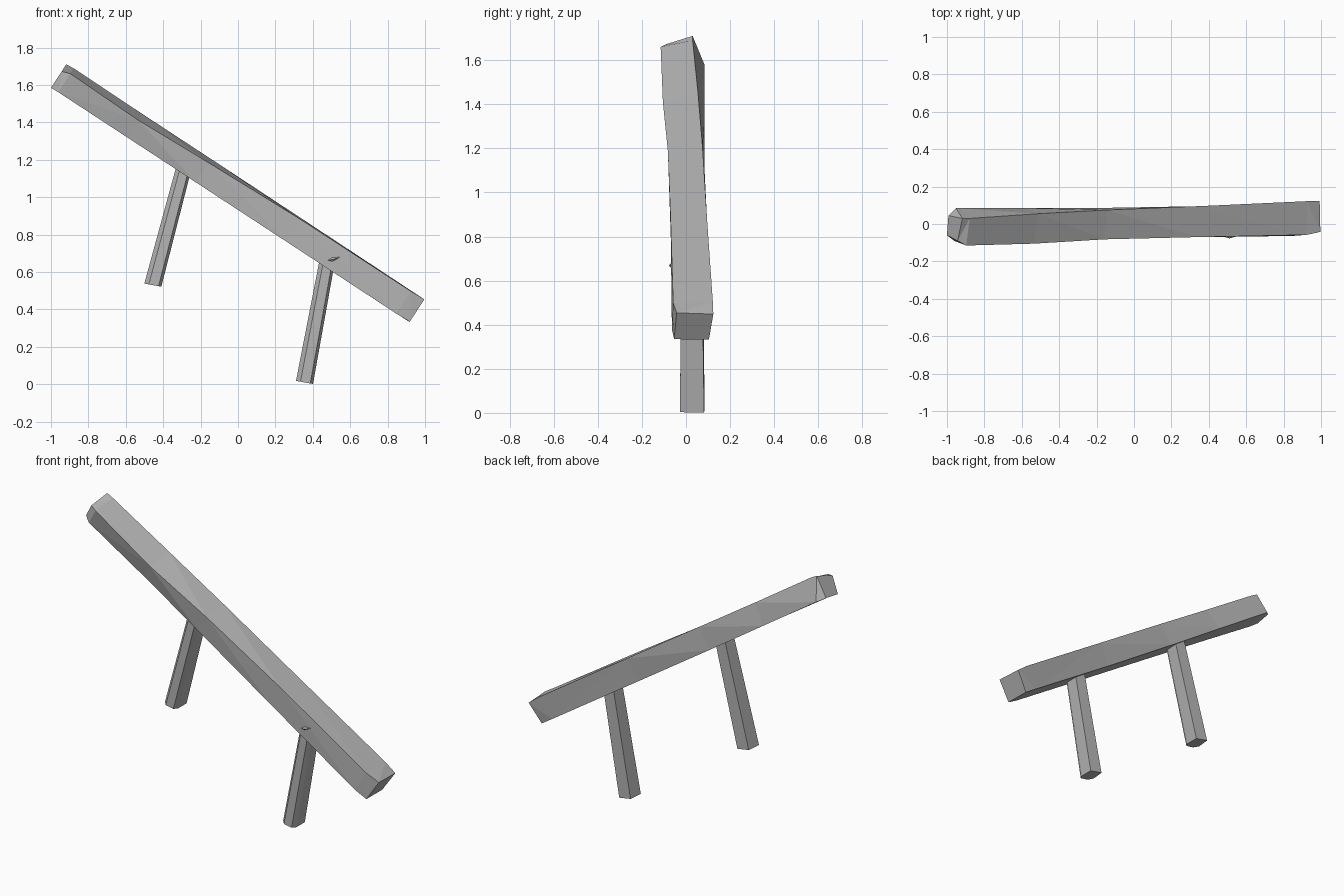
import bpy
import bmesh
from mathutils import Vector

cube = bpy.data.objects.get("Cube")
if cube:
    bpy.data.objects.remove(cube, do_unlink=True)

grey = bpy.data.materials.new("weathered grey")
grey.use_nodes = True
colour = (0.46, 0.46, 0.46, 1)
grey.diffuse_color = colour
grey.node_tree.nodes["Principled BSDF"].inputs["Base Color"].default_value = colour


def loft(name, rings):
    """Skin matching rings of points and close both ends."""
    bm = bmesh.new()
    loops = [[bm.verts.new(p) for p in ring] for ring in rings]
    for a, b in zip(loops, loops[1:]):
        for i in range(len(a)):
            j = (i + 1) % len(a)
            bm.faces.new((a[i], a[j], b[j], b[i]))
    bm.faces.new(loops[0])
    bm.faces.new(loops[-1])
    bmesh.ops.triangulate(bm, faces=bm.faces[:])
    bmesh.ops.recalc_face_normals(bm, faces=bm.faces[:])
    mesh = bpy.data.meshes.new(name)
    bm.to_mesh(mesh)
    bm.free()
    mesh.materials.append(grey)
    obj = bpy.data.objects.new(name, mesh)
    bpy.context.collection.objects.link(obj)
    return obj


# Sloping rail: a hewn beam whose square section twists along its length
start = Vector((-0.955, 0, 1.645))
end = Vector((0.958, 0, 0.392))
along = (end - start).normalized()
up = Vector((-along.z, 0, along.x))


def rail_ring(s, corners):
    return [start + along * s + Vector((0, y, 0)) + up * h for y, h in corners]


# distance along, then (y, height) of top back, top front, bottom front, bottom back
sections = [
    (-0.005, [(0.03, 0.075), (-0.09, 0.03), (-0.06, -0.075), (0.045, -0.06)]),
    (0.04, [(0.03, 0.079), (-0.115, 0.045), (-0.09, -0.073), (0.085, -0.055)]),
    (0.48, [(0.055, 0.076), (-0.105, 0.036), (-0.075, -0.073), (0.085, -0.06)]),
    (0.92, [(0.075, 0.076), (-0.082, 0.052), (-0.07, -0.073), (0.085, -0.066)]),
    (1.5, [(0.095, 0.075), (-0.07, 0.068), (-0.068, -0.073), (0.085, -0.07)]),
    (2.2, [(0.122, 0.073), (-0.058, 0.07), (-0.064, -0.073), (0.108, -0.072)]),
    (2.285, [(0.124, 0.066), (-0.042, 0.073), (-0.054, -0.07), (0.104, -0.072)]),
]
loft("rail", [rail_ring(s, c) for s, c in sections])

# Leaning posts with chamfered front corners
profile = [(-0.046, 0.0), (-0.022, -0.027), (0.03, -0.027),
           (0.045, 0.0), (0.045, 0.082), (-0.035, 0.085)]


def post(name, bottom, top):
    rings = []
    for (cx, z), width in ((bottom, 1.0), (top, 0.88)):
        rings.append([(cx + x * width, 0.005 + (y - 0.005) * width, z - 0.18 * x)
                      for x, y in profile])
    loft(name, rings)


post("upper_post", (-0.455, 0.53), (-0.283, 1.18))
post("lower_post", (0.356, 0.01), (0.485, 0.70))

# Small splinter standing out of the front face
loft("splinter", [
    [(0.43, -0.055, 0.665), (0.44, -0.055, 0.655), (0.43, -0.05, 0.65)],
    [(0.50, -0.06, 0.685), (0.51, -0.077, 0.668), (0.50, -0.06, 0.65)],
    [(0.55, -0.06, 0.69), (0.55, -0.066, 0.682), (0.54, -0.06, 0.67)],
])
